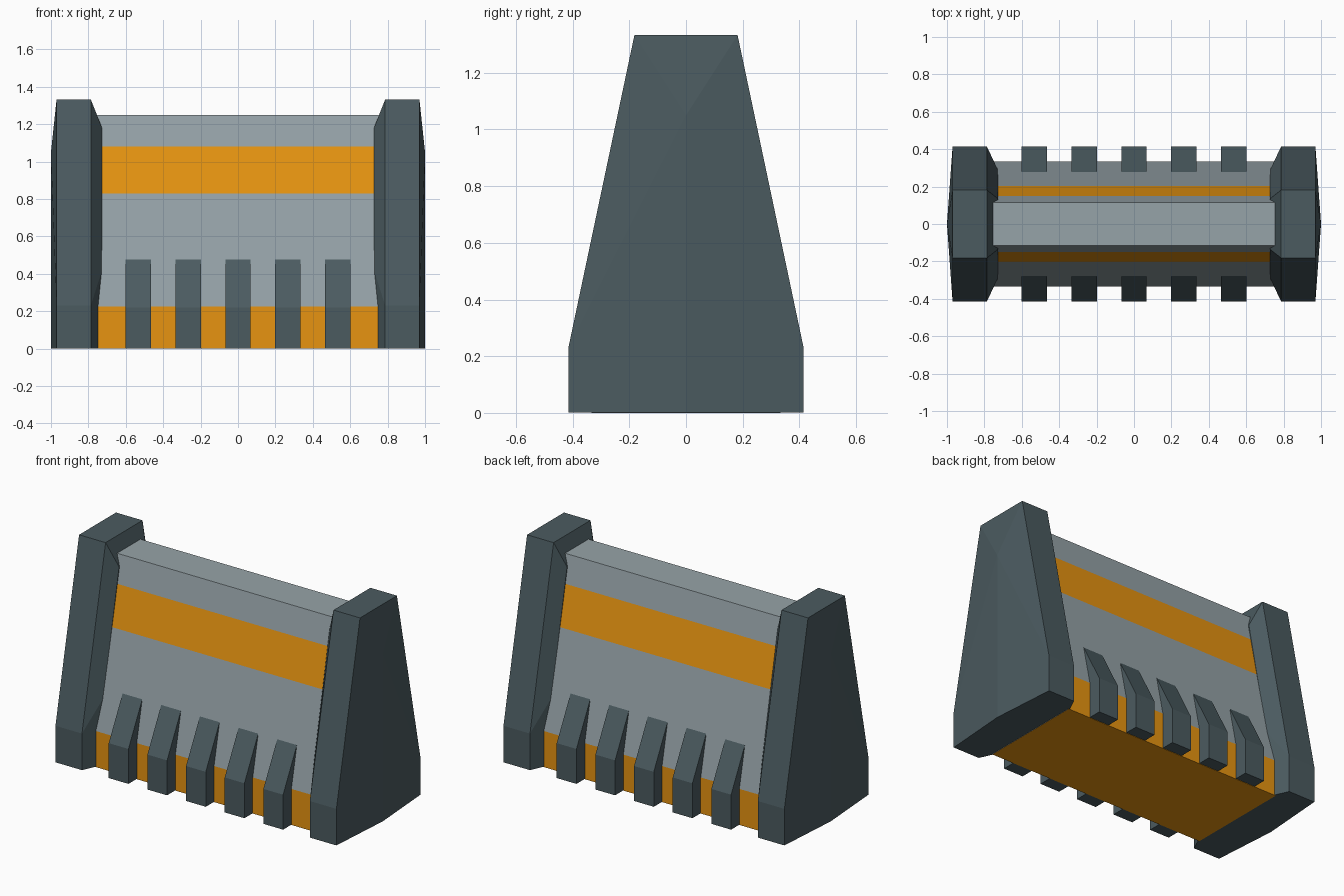
import bpy, bmesh

if "Cube" in bpy.data.objects:
    bpy.data.objects.remove(bpy.data.objects["Cube"])


def material(name, rgb):
    lin = [((c / 255 + 0.055) / 1.055) ** 2.4 for c in rgb]
    m = bpy.data.materials.new(name)
    m.diffuse_color = (*lin, 1)
    m.use_nodes = True
    m.node_tree.nodes["Principled BSDF"].inputs["Base Color"].default_value = m.diffuse_color
    return m


slate = material("dark slate", (75, 91, 96))
grey = material("concrete grey", (150, 163, 168))
orange = material("warning orange", (243, 156, 18))


def finish(name, bm, mats):
    bmesh.ops.remove_doubles(bm, verts=bm.verts, dist=1e-5)
    bmesh.ops.recalc_face_normals(bm, faces=bm.faces)
    me = bpy.data.meshes.new(name)
    bm.to_mesh(me)
    bm.free()
    for m in mats:
        me.materials.append(m)
    ob = bpy.data.objects.new(name, me)
    bpy.context.collection.objects.link(ob)
    return ob


def mirrored(half):
    """Closed y-z outline from its right half, listed bottom to top."""
    return half + [(-y, z) for y, z in reversed(half)]


def prism(name, profile, x0, x1, mats):
    bm = bmesh.new()
    a = [bm.verts.new((x0, y, z)) for y, z in profile]
    b = [bm.verts.new((x1, y, z)) for y, z in profile]
    n = len(profile)
    for i in range(n):
        j = (i + 1) % n
        bm.faces.new((a[i], a[j], b[j], b[i]))
    bm.faces.new(a)
    bm.faces.new(b)
    return bm


# Sloped wall with orange foot and stripe
wall_half = [(0.333, 0), (0.333, 0.225), (0.204, 0.83), (0.151, 1.08), (0.115, 1.25)]
bm = prism("wall", mirrored(wall_half), -0.757, 0.757, [grey, orange])
for f in bm.faces:
    if abs(f.normal.x) < 0.5:
        z = f.calc_center_median().z
        f.material_index = int(z < 0.2 or 0.83 < z < 1.08)
finish("wall", bm, [grey, orange])

# End posts: bevelled inner side, shallow ridge on the outer side
BASE = 0.002
outline = mirrored([(0.415, BASE), (0.415, 0.23), (0.182, 1.333)])
inset = mirrored([(0.285, BASE), (0.288, 0.42), (0.135, 1.18)])
for side, label in ((-1, "left"), (1, "right")):
    bm = bmesh.new()
    ring = lambda pts, x: [bm.verts.new((side * x, y, z)) for y, z in pts]
    inner, rim, outer = ring(inset, 0.727), ring(outline, 0.787), ring(outline, 0.97)
    for p, q in ((inner, rim), (rim, outer)):
        for i in range(6):
            j = (i + 1) % 6
            bm.faces.new((p[i], p[j], q[j], q[i]))
    bm.faces.new(inner)
    low = bm.verts.new((side, 0, BASE))
    high = bm.verts.new((side, 0, 1.05))
    bm.faces.new((outer[0], outer[1], high, low))
    bm.faces.new((outer[1], outer[2], high))
    bm.faces.new((outer[2], outer[3], high))
    bm.faces.new((outer[3], outer[4], high))
    bm.faces.new((outer[4], outer[5], low, high))
    bm.faces.new((outer[5], outer[0], low))
    finish(label + "_end_post", bm, [slate])

# Buttress ribs on both faces
for s, label in ((-1, "front"), (1, "back")):
    for k in range(5):
        x = (k - 2) * 0.267
        prof = [(s * y, z) for y, z in
                ((0.3, BASE), (0.415, BASE), (0.415, 0.22), (0.278, 0.48), (0.26, 0.48))]
        finish(f"{label}_rib_{k + 1}", prism("rib", prof, x - 0.068, x + 0.068, [slate]), [slate])
